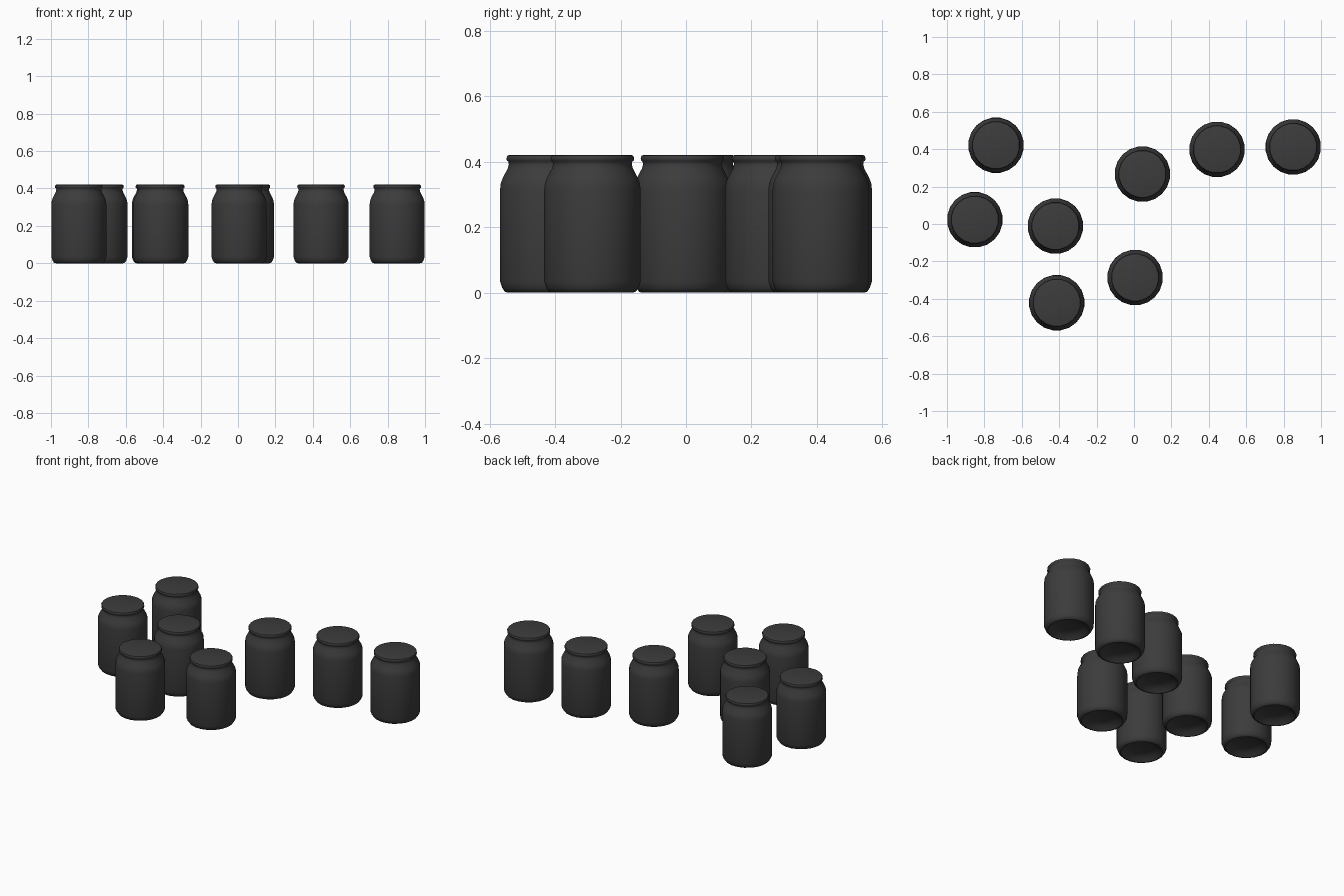
import bpy
import bmesh
from math import cos, sin, pi, radians

cube = bpy.data.objects.get("Cube")
if cube:
    bpy.data.objects.remove(cube, do_unlink=True)

SIDES = 20

# Single dark grey finish
dark_grey = bpy.data.materials.new("dark grey")
dark_grey.use_nodes = True
colour = (0.045, 0.045, 0.045, 1)
dark_grey.diffuse_color = colour
dark_grey.node_tree.nodes["Principled BSDF"].inputs["Base Color"].default_value = colour

# Can outline (radius, height): domed underside, wall, shoulder, neck, rolled rim
profile = [
    (0.06, 0.031), (0.1, 0.02), (0.118, 0.004), (0.124, 0),
    (0.134, 0.003), (0.142, 0.014), (0.149, 0.034),
    (0.149, 0.315), (0.147, 0.333), (0.141, 0.35), (0.125, 0.38),
    (0.122, 0.392), (0.123, 0.4), (0.128, 0.404),
    (0.129, 0.412), (0.126, 0.419), (0.119, 0.421),
]


def make_can_mesh():
    bm = bmesh.new()
    rings = []
    for r, z in profile:
        angles = [2 * pi * (i + 0.5) / SIDES for i in range(SIDES)]
        rings.append([bm.verts.new((r * cos(a), r * sin(a), z)) for a in angles])
    for low, high in zip(rings, rings[1:]):
        for i in range(SIDES):
            j = (i + 1) % SIDES
            bm.faces.new((low[i], low[j], high[j], high[i]))
    # Centre of the underside and the flat top
    bm.faces.new(rings[0][::-1])
    bm.faces.new(rings[-1])
    bmesh.ops.recalc_face_normals(bm, faces=bm.faces[:])
    mesh = bpy.data.meshes.new("can")
    bm.to_mesh(mesh)
    bm.free()
    mesh.materials.append(dark_grey)
    return mesh


# Scattered group of identical cans
positions = [
    (-0.738, 0.421), (-0.851, 0.023), (-0.42, -0.011), (-0.413, -0.421),
    (0.006, -0.286), (0.045, 0.267), (0.444, 0.399), (0.851, 0.412),
]
can_mesh = make_can_mesh()
bpy.ops.object.select_all(action="DESELECT")
for number, (x, y) in enumerate(positions, 1):
    can = bpy.data.objects.new(f"can_{number}", can_mesh)
    can.location = (x, y, 0)
    bpy.context.collection.objects.link(can)

# Smooth the shared mesh, keeping the top edge crisp
can_mesh.shade_smooth()
can_mesh.set_sharp_from_angle(angle=radians(50))
